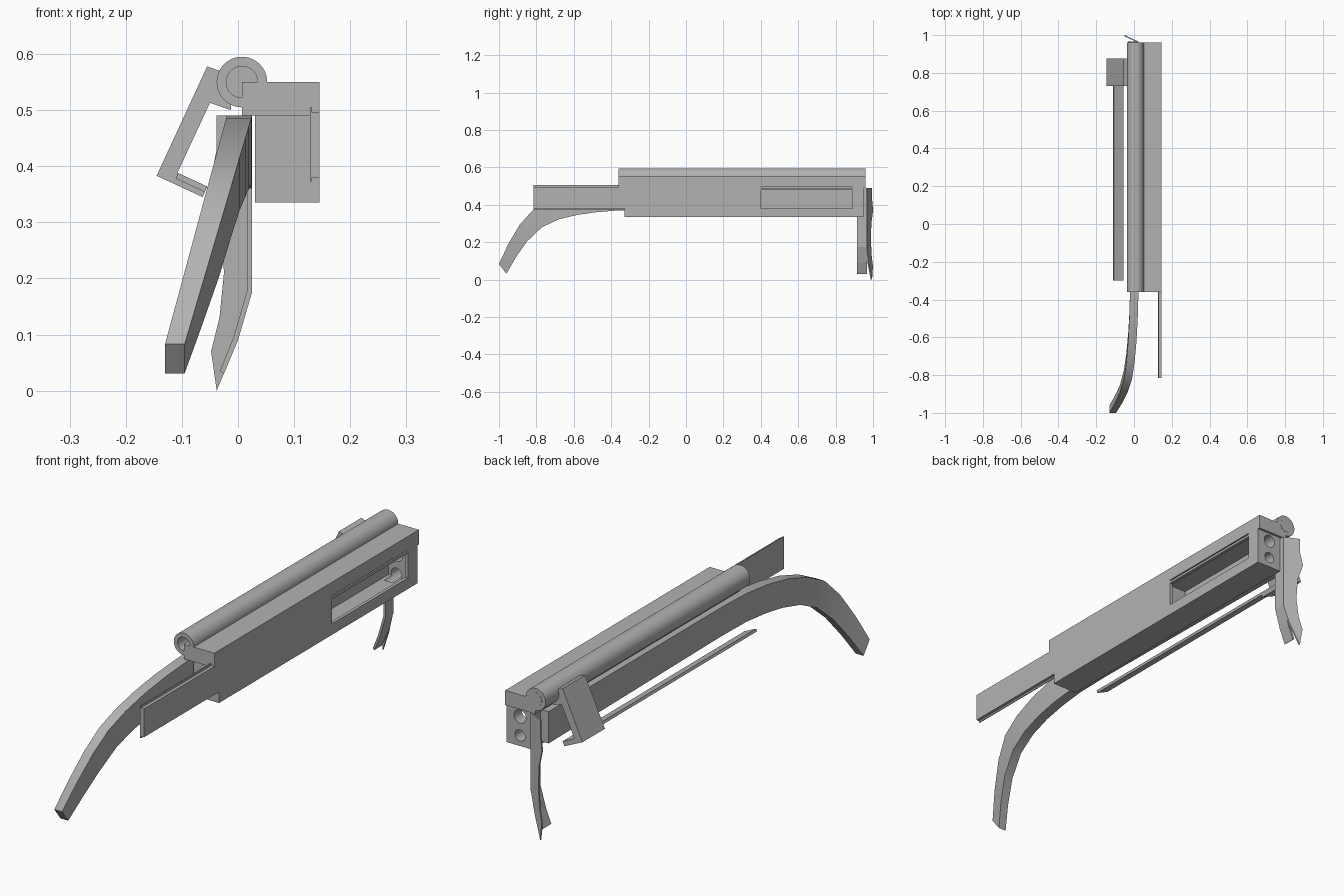
import bpy, bmesh, math
from mathutils import Matrix

cube = bpy.data.objects.get("Cube")
if cube:
    bpy.data.objects.remove(cube, do_unlink=True)

GREY = (0.45, 0.45, 0.45, 1)
mat = bpy.data.materials.new("plain grey")
mat.use_nodes = True
mat.diffuse_color = GREY
mat.node_tree.nodes["Principled BSDF"].inputs["Base Color"].default_value = GREY


def finish(name, bm):
    bmesh.ops.recalc_face_normals(bm, faces=bm.faces)
    mesh = bpy.data.meshes.new(name)
    bm.to_mesh(mesh)
    bm.free()
    ob = bpy.data.objects.new(name, mesh)
    bpy.context.collection.objects.link(ob)
    mesh.materials.append(mat)
    return ob


def loft(name, rings):
    """Skin a list of equal closed rings and cap both ends."""
    bm = bmesh.new()
    rows = [[bm.verts.new(p) for p in ring] for ring in rings]
    n = len(rows[0])
    for a, b in zip(rows, rows[1:]):
        for i in range(n):
            bm.faces.new((a[i], a[(i + 1) % n], b[(i + 1) % n], b[i]))
    bm.faces.new(rows[0])
    bm.faces.new(rows[-1])
    return finish(name, bm)


def prism(name, profile, y0, y1, skew=0.0):
    """Extrude an xz profile along y; skew turns it about the z direction."""
    return loft(name, [[(x, y - skew * x, z) for x, z in profile] for y in (y0, y1)])


def box(name, x0, x1, y0, y1, z0, z1):
    return prism(name, [(x0, z0), (x1, z0), (x1, z1), (x0, z1)], y0, y1)


def rod(name, x, z, r, y0, y1, sides=48):
    ring = [(x + r * math.cos(math.tau * i / sides), z + r * math.sin(math.tau * i / sides))
            for i in range(sides)]
    return prism(name, ring, y0, y1)


def activate(ob):
    bpy.ops.object.select_all(action='DESELECT')
    ob.select_set(True)
    bpy.context.view_layer.objects.active = ob


def cut(ob, *cutters):
    for c in cutters:
        mod = ob.modifiers.new("cut", 'BOOLEAN')
        mod.operation, mod.solver, mod.object = 'DIFFERENCE', 'EXACT', c
        activate(ob)
        bpy.ops.object.modifier_apply(modifier=mod.name)
        bpy.data.objects.remove(c, do_unlink=True)


def smooth(ob):
    activate(ob)
    bpy.ops.object.shade_smooth_by_angle(angle=math.radians(30))


# Body: long block with a side window, inner chamber and two end holes
body = box("body", 0.03, 0.145, -0.33, 0.95, 0.335, 0.49)
cut(body,
    box("chamber", 0.05, 0.132, 0.38, 0.9, 0.365, 0.484),
    box("window", 0.12, 0.2, 0.4, 0.89, 0.38, 0.48),
    rod("upper_hole", 0.085, 0.455, 0.027, 0.85, 1.0, 32),
    rod("lower_hole", 0.085, 0.378, 0.023, 0.85, 1.0, 32))
smooth(body)

# Top slab that carries the tube, notched at the window
slab = box("top_slab", 0.007, 0.145, -0.36, 0.96, 0.49, 0.55)
cut(slab, box("slab_notch", 0.12, 0.2, 0.4, 0.89, 0.48, 0.495))

# Sliding side plate with a wider inner flange
box("side_plate", 0.132, 0.145, -0.815, -0.33, 0.38, 0.496)
box("side_plate_flange", 0.128, 0.132, -0.815, -0.33, 0.373, 0.505)

# Tube with a recessed front bore and a rear plug
tube = rod("tube", 0.007, 0.55, 0.045, -0.36, 0.96, 64)
cut(tube, rod("bore", 0.007, 0.55, 0.028, -0.5, -0.3))
smooth(tube)
rod("rear_plug", 0.007, 0.55, 0.028, 0.95, 0.961)

# Curved arm: straight along the body, then sweeping down and aside
top_edge = [(0.915, 0.49), (-0.2, 0.49), (-0.36, 0.486), (-0.5, 0.472), (-0.62, 0.45),
            (-0.73, 0.416), (-0.82, 0.37), (-0.89, 0.292), (-0.95, 0.19), (-1.0, 0.083)]
low_edge = [(0.915, 0.36), (-0.2, 0.372), (-0.36, 0.37), (-0.48, 0.36), (-0.58, 0.346),
            (-0.68, 0.322), (-0.77, 0.28), (-0.85, 0.204), (-0.91, 0.118), (-0.96, 0.031)]
rings = []
for (yt, zt), (yb, zb) in zip(top_edge, low_edge):
    drop = (0.49 - zt) / 0.407
    left, right = -0.02 - 0.11 * drop, 0.025 - 0.12 * drop
    rings.append([(left, yt, zt), (right, yt, zt), (right, yb, zb), (left, yb, zb)])
smooth(loft("curved_arm", rings))

# Rear blade: slanted back plate and bent side plate
back = [(0.025, 0.49), (0.025, 0.175), (0.0, 0.09), (-0.038, 0.0), (-0.048, 0.07),
        (-0.033, 0.13), (-0.025, 0.21), (-0.03, 0.3), (-0.05, 0.37), (-0.038, 0.43), (-0.038, 0.49)]
prism("blade_back_plate", back, 0.97, 0.977, 0.47)
side = [(0.025, 0.49), (0.025, 0.175), (0.0, 0.09), (-0.025, 0.03),
        (-0.032, 0.035), (-0.008, 0.095), (0.016, 0.178), (0.016, 0.49)]
prism("blade_side_plate", side, 0.915, 0.967)

# Hanging clamp and the long thin rail it holds
clamp = [(-0.033, 0.57), (-0.055, 0.578), (-0.145, 0.383), (-0.063, 0.345),
         (-0.055, 0.363), (-0.108, 0.388), (-0.05, 0.513), (-0.013, 0.5), (-0.01, 0.54)]
prism("clamp", clamp, 0.73, 0.875)
rail = [(-0.107, 0.388), (-0.111, 0.378), (-0.059, 0.354), (-0.055, 0.364)]
prism("rail", rail, -0.3, 0.735)
